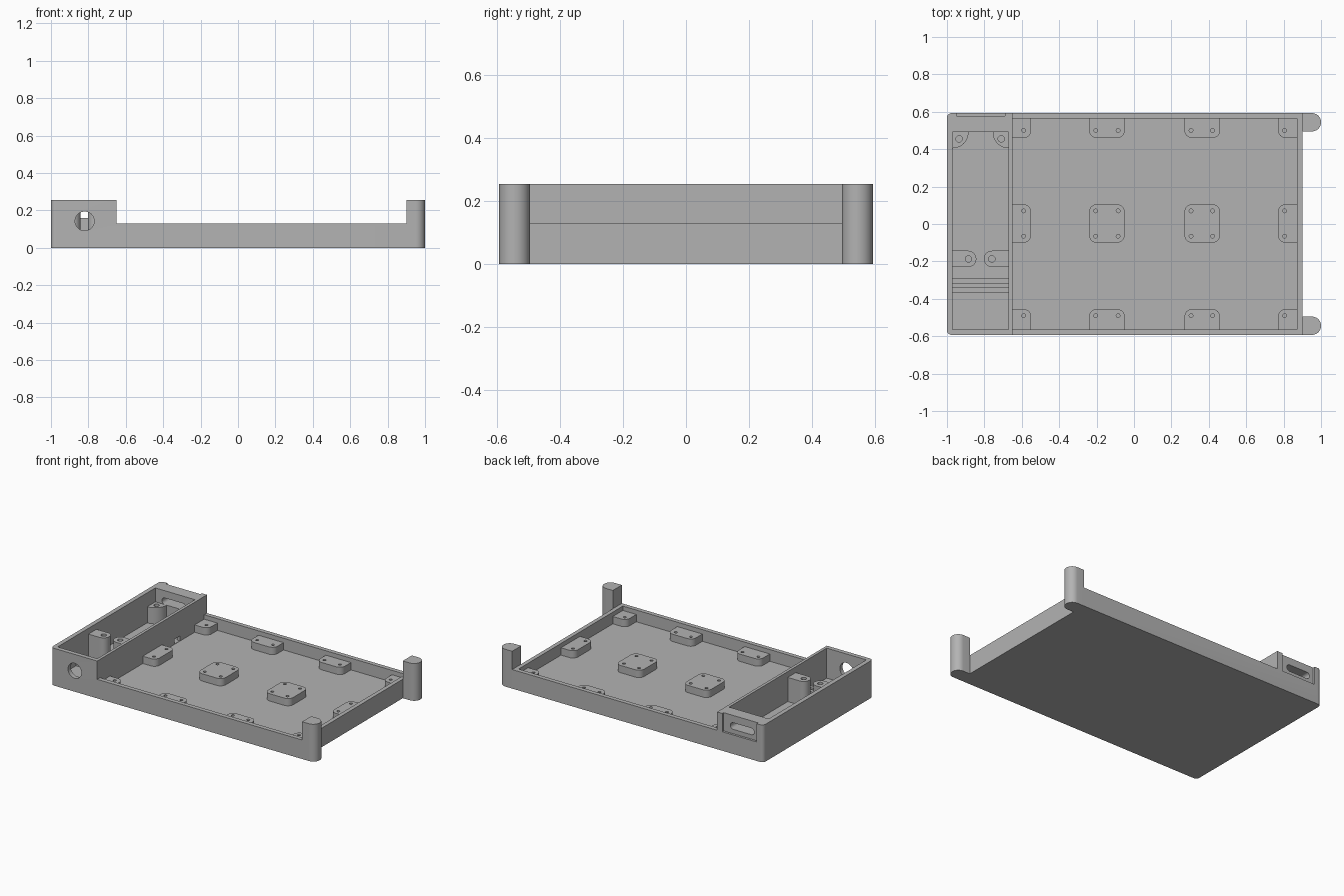
import bpy, bmesh, math

cube = bpy.data.objects.get("Cube")
if cube:
    bpy.data.objects.remove(cube, do_unlink=True)

grey = bpy.data.materials.new("plain_grey")
grey.use_nodes = True
grey.diffuse_color = (0.45, 0.45, 0.45, 1)
grey.node_tree.nodes["Principled BSDF"].inputs["Base Color"].default_value = (0.45, 0.45, 0.45, 1)


def prism(name, us, vs, ws, radii=(0, 0, 0, 0), axis="Z"):
    """Extruded rectangle with one radius per corner, counter-clockwise from low u, low v."""
    corners = [(us[0], vs[0], 1, 1), (us[1], vs[0], -1, 1),
               (us[1], vs[1], -1, -1), (us[0], vs[1], 1, -1)]
    outline = []
    for i, ((u, v, su, sv), r) in enumerate(zip(corners, radii)):
        steps = 10 if r else 0
        for k in range(steps + 1):
            a = math.pi * (1 + i / 2 + k / (2 * max(steps, 1)))
            outline.append((u + su * r + r * math.cos(a), v + sv * r + r * math.sin(a)))
    bm = bmesh.new()
    rings = []
    for w in ws:
        rings.append([bm.verts.new((u, v, w) if axis == "Z" else (u, w, v)) for u, v in outline])
    low, high = rings
    bm.faces.new(low[::-1])
    bm.faces.new(high)
    for i in range(len(low)):
        j = (i + 1) % len(low)
        bm.faces.new((low[i], low[j], high[j], high[i]))
    bmesh.ops.remove_doubles(bm, verts=bm.verts, dist=1e-5)
    bmesh.ops.recalc_face_normals(bm, faces=bm.faces)
    mesh = bpy.data.meshes.new(name)
    bm.to_mesh(mesh)
    bm.free()
    mesh.materials.append(grey)
    obj = bpy.data.objects.new(name, mesh)
    bpy.context.collection.objects.link(obj)
    return obj


def activate(obj):
    bpy.ops.object.select_all(action="DESELECT")
    obj.select_set(True)
    bpy.context.view_layer.objects.active = obj


def cut(obj, *args, **kwargs):
    cutter = prism("cutter", *args, **kwargs)
    cutter.hide_render = True
    activate(obj)
    mod = obj.modifiers.new("cut", "BOOLEAN")
    mod.operation, mod.solver, mod.object = "DIFFERENCE", "EXACT", cutter
    bpy.ops.object.modifier_apply(modifier=mod.name)
    bpy.data.objects.remove(cutter, do_unlink=True)


def drill(obj, u, v, r, ws, axis="Z"):
    cut(obj, (u - r, u + r), (v - r, v + r), ws, (r,) * 4, axis)


def smooth(obj):
    activate(obj)
    bpy.ops.object.shade_smooth_by_angle(angle=math.radians(30))


HALF, TOP, RIM, FLOOR = 0.593, 0.255, 0.13, 0.05
INNER = 0.563

# Tray body: tall compartment at one end, shallow tray beyond it
body = prism("tray_body", (-1, 0.9), (-HALF, HALF), (0, TOP), (0.025, 0, 0, 0.025))
cut(body, (-0.65, 1), (-1, 1), (RIM, 1))
cut(body, (-0.65, 0.872), (-INNER, INNER), (FLOOR, 1))
cut(body, (-0.97, -0.67), (-INNER, 0.492), (FLOOR, 1))

# Cable hole, rear recess with slot, and divider pass-through
drill(body, -0.82, 0.143, 0.051, (-0.7, -0.5), axis="Y")
cut(body, (-0.95, -0.69), (0.578, 0.7), (RIM, 1))
cut(body, (-0.92, -0.74), (0.16, 0.205), (0.4, 0.7), (0.022,) * 4, axis="Y")
cut(body, (-0.7, -0.6), (0.24, 0.3), (FLOOR + 0.002, 0.085))
smooth(body)

# Rounded end posts
for side, label in ((1, "back"), (-1, "front")):
    ys = sorted((side * 0.495, side * HALF))
    smooth(prism(label + "_post", (0.9, 1), ys, (0, TOP), (0, 0.0489, 0.0489, 0)))

# Mounting pads: rounded only on corners away from the walls
columns = [("left_end", (-0.65, -0.55), (-0.59,)),
           ("left_mid", (-0.24, -0.05), (-0.205, -0.085)),
           ("right_mid", (0.27, 0.46), (0.305, 0.42)),
           ("right_end", (0.77, 0.872), (0.805,))]
rows = [("front", (-INNER, -0.455), (-0.49,)),
        ("centre", (-0.1, 0.105), (-0.065, 0.07)),
        ("back", (0.46, INNER), (0.5,))]
for cname, xs, hole_xs in columns:
    for rname, ys, hole_ys in rows:
        free_l, free_r = cname != "left_end", cname != "right_end"
        free_f, free_b = rname != "front", rname != "back"
        pairs = ((free_l, free_f), (free_r, free_f), (free_r, free_b), (free_l, free_b))
        pad = prism(f"pad_{cname}_{rname}", xs, ys, (FLOOR, 0.1),
                    [0.04 if a and b else 0 for a, b in pairs])
        for x in hole_xs:
            for y in hole_ys:
                drill(pad, x, y, 0.01, (0.065, 0.2))
        smooth(pad)

# Screw bosses in the compartment: name, x range, y range, height, radii, hole position
bosses = [("left_boss", (-0.97, -0.843), (-0.23, -0.143), 0.215, (0, 0.043, 0.043, 0), (-0.885, -0.187)),
          ("right_boss", (-0.803, -0.67), (-0.23, -0.143), 0.215, (0.043, 0, 0, 0.043), (-0.76, -0.187)),
          ("left_corner_boss", (-0.97, -0.885), (0.405, 0.492), 0.16, (0, 0.084, 0, 0), (-0.935, 0.455)),
          ("right_corner_boss", (-0.755, -0.67), (0.405, 0.492), 0.16, (0.084, 0, 0, 0), (-0.71, 0.455))]
for name, xs, ys, height, radii, hole in bosses:
    boss = prism(name, xs, ys, (FLOOR, height), radii)
    drill(boss, *hole, 0.017, (height - 0.08, 1))
    smooth(boss)

# Low retaining ribs across the compartment floor
for label, ys in (("front", (-0.365, -0.34)), ("back", (-0.32, -0.292))):
    prism(label + "_rib", (-0.97, -0.67), ys, (FLOOR, 0.08))
